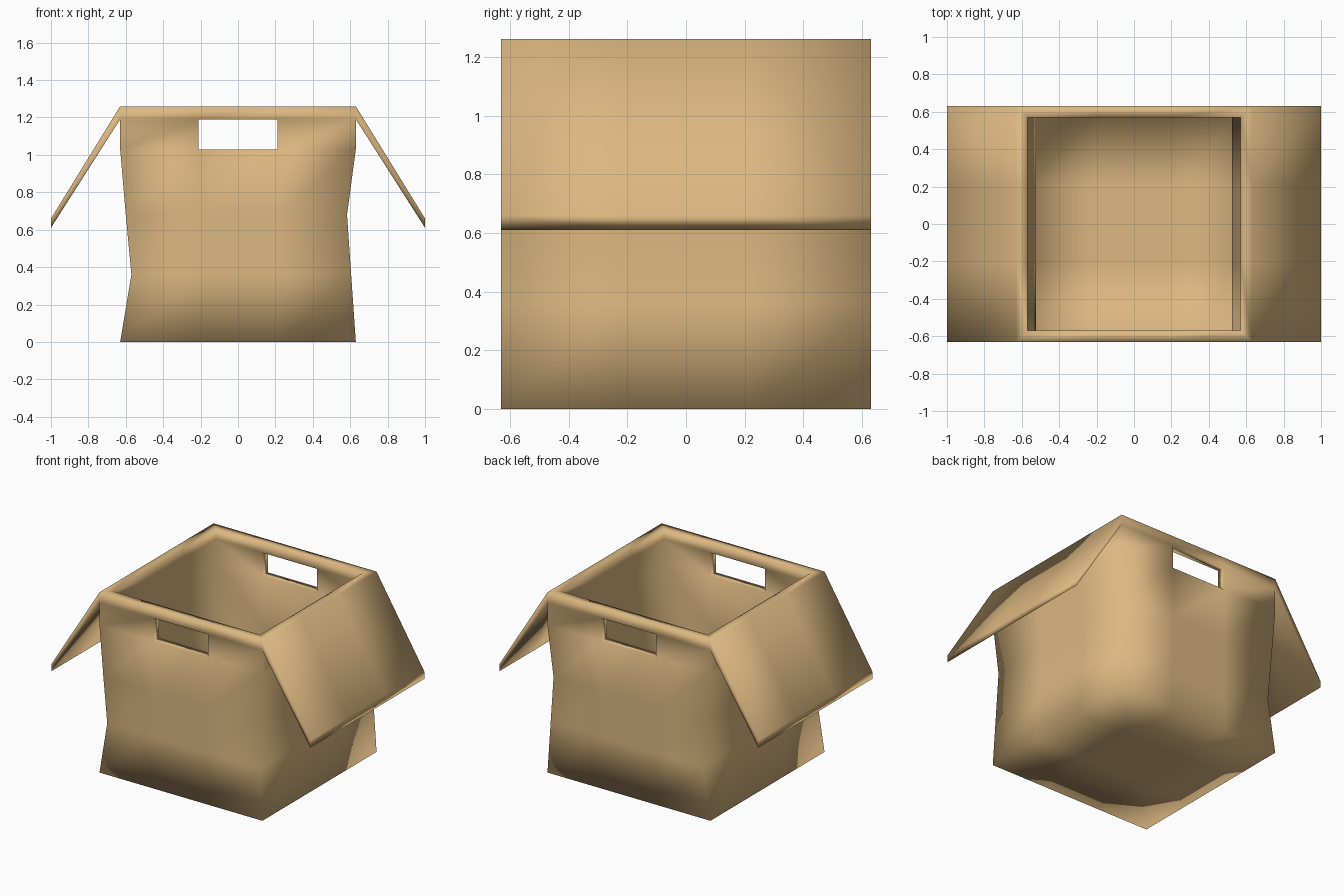
import bpy
import bmesh

cube = bpy.data.objects.get("Cube")
if cube:
    bpy.data.objects.remove(cube, do_unlink=True)

# Proportions
OUTER, INNER, HOLE = 0.63, 0.57, 0.21
ROWS = [0.0, 0.36, 0.68, 1.03, 1.19, 1.26]
FLOOR_TOP = 0.06
HOLE_ROW, FLAP_ROW = 3, 4
FLAP_X, FLAP_HIGH, FLAP_LOW = 1.0, 0.66, 0.61
# Inward sag of the side walls at each row: right side (-x), left side (+x)
SAG = {
    -1: [0, 0.06, 0.03, 0, 0, 0],
    1: [0, 0.025, 0.047, 0, 0, 0],
}

bm = bmesh.new()
cache = {}


def vert(key, co):
    """Shared vertex, so that shading flows over the whole box."""
    if key not in cache:
        cache[key] = bm.verts.new(co)
    return cache[key]


def point(shell, i, j, row):
    """Grid point: i, j run 0..3 across x and y, row runs up the wall."""
    half = OUTER if shell == "outer" else INNER
    cols = [-half, -HOLE, HOLE, half]
    x, y, z = cols[i], cols[j], ROWS[row]
    if i in (0, 3):
        side = -1 if i == 0 else 1
        sag = SAG[side][row]
        if shell == "inner" and side < 0:
            sag *= 0.75
        x -= side * sag
    if shell == "inner" and row == 0:
        z = FLOOR_TOP
    return vert((shell, i, j, row), (x, y, z))


def face(*verts):
    return bm.faces.new(verts)


# Twelve grid positions round the box
ring = ([(i, 0) for i in range(3)] + [(3, j) for j in range(3)]
        + [(i, 3) for i in range(3, 0, -1)] + [(0, j) for j in range(3, 0, -1)])

# Walls, leaving out the hand holes and the strips where the flaps join
for n, a in enumerate(ring):
    b = ring[(n + 1) % len(ring)]
    on_side = a[0] == b[0]
    middle = {a[0], b[0]} == {1, 2}
    for row in range(len(ROWS) - 1):
        if middle and row == HOLE_ROW:
            continue
        for shell in ("outer", "inner"):
            if shell == "outer" and on_side and row == FLAP_ROW:
                continue
            face(point(shell, *a, row), point(shell, *b, row),
                 point(shell, *b, row + 1), point(shell, *a, row + 1))
    # Top rim
    top = len(ROWS) - 1
    face(point("outer", *a, top), point("outer", *b, top),
         point("inner", *b, top), point("inner", *a, top))

# Floor, underside and inside
for shell in ("outer", "inner"):
    for i in range(3):
        for j in range(3):
            face(point(shell, i, j, 0), point(shell, i + 1, j, 0),
                 point(shell, i + 1, j + 1, 0), point(shell, i, j + 1, 0))

# Lining of the hand holes
for j in (0, 3):
    loop = [(1, HOLE_ROW), (2, HOLE_ROW), (2, HOLE_ROW + 1), (1, HOLE_ROW + 1)]
    for n, (i, row) in enumerate(loop):
        i2, row2 = loop[(n + 1) % 4]
        face(point("outer", i, j, row), point("outer", i2, j, row2),
             point("inner", i2, j, row2), point("inner", i, j, row))

# Flaps folded out and down from the two sides
for i, side in ((0, -1), (3, 1)):
    cols = [-OUTER, -HOLE, HOLE, OUTER]
    low, high = [], []
    for j in range(4):
        low.append(vert(("flap", i, j, 0), (side * FLAP_X, cols[j], FLAP_LOW)))
        high.append(vert(("flap", i, j, 1), (side * FLAP_X, cols[j], FLAP_HIGH)))
    root_low = [point("outer", i, j, FLAP_ROW) for j in range(4)]
    root_high = [point("outer", i, j, FLAP_ROW + 1) for j in range(4)]
    for j in range(3):
        face(root_high[j], root_high[j + 1], high[j + 1], high[j])
        face(high[j], high[j + 1], low[j + 1], low[j])
        face(low[j], low[j + 1], root_low[j + 1], root_low[j])
    for j in (0, 3):
        face(root_low[j], root_high[j], high[j], low[j])

bmesh.ops.recalc_face_normals(bm, faces=bm.faces[:])
for f in bm.faces:
    f.smooth = True

mesh = bpy.data.meshes.new("open_box")
bm.to_mesh(mesh)
bm.free()
box = bpy.data.objects.new("open_box", mesh)
bpy.context.collection.objects.link(box)

# Cardboard colour
tan = (0.72, 0.48, 0.22, 1.0)
mat = bpy.data.materials.new("cardboard_tan")
mat.use_nodes = True
mat.diffuse_color = tan
bsdf = next(n for n in mat.node_tree.nodes if n.type == "BSDF_PRINCIPLED")
bsdf.inputs["Base Color"].default_value = tan
bsdf.inputs["Roughness"].default_value = 0.9
mesh.materials.append(mat)
